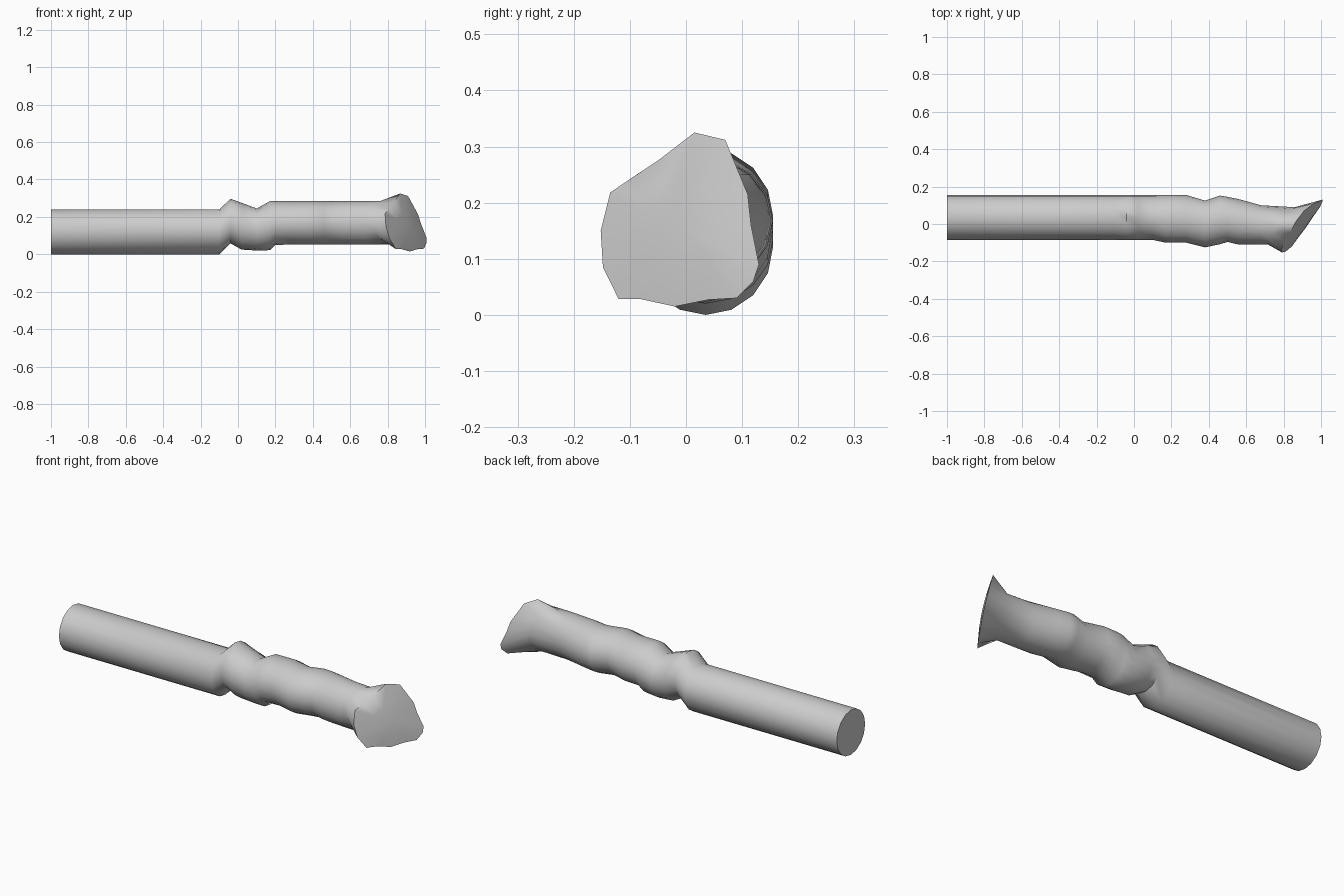
import bpy, bmesh, math

cube = bpy.data.objects.get("Cube")
if cube:
    bpy.data.objects.remove(cube, do_unlink=True)

SIDES = 16

grey = bpy.data.materials.new("plain grey")
grey.use_nodes = True
colour = (0.6, 0.6, 0.6, 1)
grey.diffuse_color = colour
grey.node_tree.nodes["Principled BSDF"].inputs["Base Color"].default_value = colour


def ellipse(y0, y1, z0, z1):
    """Cross-section points as (y, z), starting at the bottom."""
    turns = [math.tau * i / SIDES for i in range(SIDES)]
    return [((y0 + y1) / 2 + (y1 - y0) / 2 * math.sin(a),
             (z0 + z1) / 2 - (z1 - z0) / 2 * math.cos(a)) for a in turns]


def slant(y, z):
    """Position along x of the oblique end."""
    return 0.907 + 0.714 * y - 0.25 * (z - 0.12)


# Shaft and wavy grip: x, y range, z range
sections = [
    (-1.0, -0.085, 0.155, 0.0, 0.24),
    (-0.1, -0.085, 0.155, 0.0, 0.24),
    (-0.04, -0.085, 0.155, 0.058, 0.297),
    (0.02, -0.085, 0.155, 0.025, 0.275),
    (0.1, -0.085, 0.155, 0.02, 0.245),
    (0.17, -0.1, 0.155, 0.022, 0.284),
    (0.2, -0.1, 0.155, 0.05, 0.284),
    (0.28, -0.1, 0.155, 0.052, 0.284),
    (0.38, -0.125, 0.125, 0.052, 0.284),
    (0.46, -0.108, 0.152, 0.052, 0.284),
    (0.5, -0.096, 0.145, 0.052, 0.284),
    (0.56, -0.11, 0.133, 0.052, 0.284),
    (0.68, -0.11, 0.1, 0.052, 0.284),
]
rings = [[(x, y, z) for y, z in ellipse(*box)] for x, *box in sections]

# Oblique neck, then the uneven flared rim
rings.append([(slant(y, z) - 0.1, y, z) for y, z in ellipse(-0.11, 0.09, 0.052, 0.284)])
rim = [(-0.02, 0.015), (0.04, 0.027), (0.09, 0.03), (0.12, 0.06),
       (0.13, 0.09), (0.116, 0.16), (0.11, 0.215), (0.07, 0.312),
       (0.015, 0.325), (-0.05, 0.275), (-0.1, 0.242), (-0.135, 0.218),
       (-0.152, 0.15), (-0.148, 0.085), (-0.12, 0.028), (-0.08, 0.028)]
rings.append([(slant(y, z), y, z) for y, z in rim])
# Shallow dome inside the rim
rings.append([(slant(y, z) + 0.012, y, z) for y, z in
              ((y * 0.5, 0.15 + (z - 0.15) * 0.5) for y, z in rim)])

bm = bmesh.new()
loops = [[bm.verts.new(p) for p in ring] for ring in rings]
for a, b in zip(loops, loops[1:]):
    for i in range(SIDES):
        j = (i + 1) % SIDES
        bm.faces.new((a[i], a[j], b[j], b[i]))
bm.faces.new(loops[0])
tip = bm.verts.new((slant(0, 0.15) + 0.015, 0, 0.15))
for i in range(SIDES):
    bm.faces.new((loops[-1][i], loops[-1][(i + 1) % SIDES], tip))
bmesh.ops.recalc_face_normals(bm, faces=bm.faces)

mesh = bpy.data.meshes.new("handle")
bm.to_mesh(mesh)
bm.free()
mesh.materials.append(grey)
handle = bpy.data.objects.new("handle", mesh)
bpy.context.collection.objects.link(handle)

# Smooth body with crisp end edges
bpy.ops.object.select_all(action="DESELECT")
handle.select_set(True)
bpy.context.view_layer.objects.active = handle
bpy.ops.object.shade_smooth_by_angle(angle=math.radians(60))
